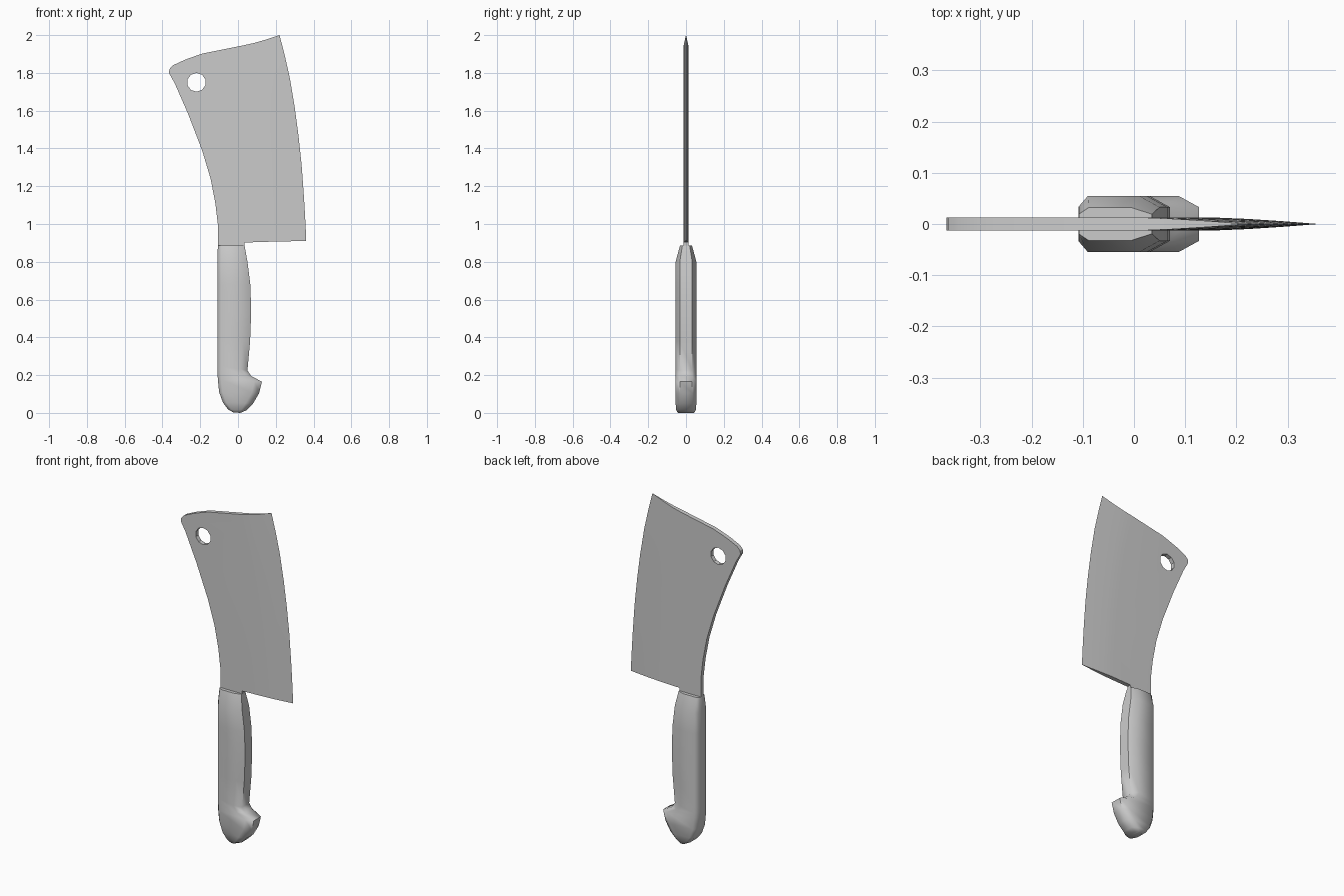
import bpy, bmesh, math

if "Cube" in bpy.data.objects:
    bpy.data.objects.remove(bpy.data.objects["Cube"])


def finish(bm, name, angle):
    bmesh.ops.recalc_face_normals(bm, faces=bm.faces[:])
    mesh = bpy.data.meshes.new(name)
    bm.to_mesh(mesh)
    bm.free()
    obj = bpy.data.objects.new(name, mesh)
    bpy.context.collection.objects.link(obj)
    bpy.ops.object.select_all(action='DESELECT')
    obj.select_set(True)
    bpy.context.view_layer.objects.active = obj
    bpy.ops.object.shade_smooth_by_angle(angle=math.radians(angle))
    return obj


# Blade: flat body outline plus strips that thin towards the cutting edge
HALF = 0.0125
body = [(0.03, 0.85), (-0.10, 0.85), (-0.107, 0.88), (-0.107, 1.0), (-0.12, 1.11),
        (-0.145, 1.24), (-0.19, 1.39), (-0.265, 1.585), (-0.335, 1.745), (-0.366, 1.80),
        (-0.363, 1.82), (-0.345, 1.84), (-0.28, 1.87), (-0.19, 1.902), (-0.09, 1.922)]
edge = [(0.22, 2.0), (0.248, 1.89), (0.273, 1.78), (0.30, 1.62), (0.32, 1.47),
        (0.337, 1.31), (0.35, 1.13), (0.358, 0.99), (0.361, 0.911)]
# offset from the edge, top z, bottom z, half thickness
columns = [(0.20, 1.944, 0.906, HALF), (0.14, 1.957, 0.907, 0.010), (0.07, 1.977, 0.909, 0.0055)]

bm = bmesh.new()
edge_verts = [bm.verts.new((x, 0, z)) for x, z in edge]
sides = []
for s in (-1, 1):
    strips = []
    for off, top, bottom, half in columns:
        col = []
        for x, z in edge:
            t = (z - 0.911) / (2.0 - 0.911)
            col.append(bm.verts.new((x - off, s * half, bottom + t * (top - bottom))))
        strips.append(col)
    strips.append(edge_verts)
    outline = [bm.verts.new((x, s * HALF, z)) for x, z in body]
    heel = bm.verts.new((0.035, s * HALF, 0.902))
    bm.faces.new(outline + strips[0] + [heel])
    for a, b in zip(strips, strips[1:]):
        for i in range(len(edge) - 1):
            bm.faces.new((a[i], a[i + 1], b[i + 1], b[i]))
    rim = [strips[k][-1] for k in (2, 1, 0)] + [heel] + outline + [strips[k][0] for k in (0, 1, 2)]
    sides.append([edge_verts[-1]] + rim + [edge_verts[0]])
for i in range(len(sides[0]) - 1):
    quad = [sides[0][i], sides[0][i + 1], sides[1][i + 1], sides[1][i]]
    bm.faces.new(list(dict.fromkeys(quad)))
blade = finish(bm, "blade", 30)

# Hanging hole through the blade
bpy.ops.mesh.primitive_cylinder_add(vertices=10, radius=0.05, depth=0.2,
                                    location=(-0.22, 0, 1.75), rotation=(math.pi / 2, 0, 0))
cutter = bpy.context.object
cutter.name = "hole_cutter"
cutter.hide_render = True
mod = blade.modifiers.new("hanging_hole", 'BOOLEAN')
mod.operation = 'DIFFERENCE'
mod.solver = 'EXACT'
mod.object = cutter
bpy.ops.object.select_all(action='DESELECT')
blade.select_set(True)
bpy.context.view_layer.objects.active = blade
bpy.ops.object.modifier_apply(modifier=mod.name)
bpy.data.objects.remove(cutter)

# Handle: chamfered sections lofted down the grip and round the finger hook
# left x, left z, right x, right z, half thickness
rows = [(-0.107, 0.885, 0.035, 0.885, 0.032), (-0.108, 0.80, 0.05, 0.80, 0.055),
        (-0.108, 0.68, 0.065, 0.68, 0.055), (-0.108, 0.54, 0.07, 0.54, 0.055),
        (-0.108, 0.38, 0.064, 0.38, 0.055), (-0.108, 0.25, 0.05, 0.225, 0.055),
        (-0.108, 0.21, 0.07, 0.195, 0.055), (-0.107, 0.18, 0.127, 0.165, 0.055),
        (-0.10, 0.11, 0.112, 0.105, 0.055), (-0.08, 0.055, 0.08, 0.05, 0.055),
        (-0.052, 0.018, 0.045, 0.014, 0.052), (-0.025, 0.003, 0.012, 0.0, 0.045)]
bm = bmesh.new()
rings = []
for xl, zl, xr, zr, h in rows:
    w = xr - xl
    a, b = min(0.018, w * 0.25) / w, 1 - min(0.04, w * 0.3) / w
    section = [(0, -0.62), (a, -1), (b, -1), (1, -0.6), (1, 0.6), (b, 1), (a, 1), (0, 0.62)]
    rings.append([bm.verts.new((xl + u * w, v * h, zl + u * (zr - zl))) for u, v in section])
for p, q in zip(rings, rings[1:]):
    for i in range(8):
        j = (i + 1) % 8
        bm.faces.new((p[i], p[j], q[j], q[i]))
bm.faces.new(rings[0])
bm.faces.new(rings[-1])
finish(bm, "handle", 60)
